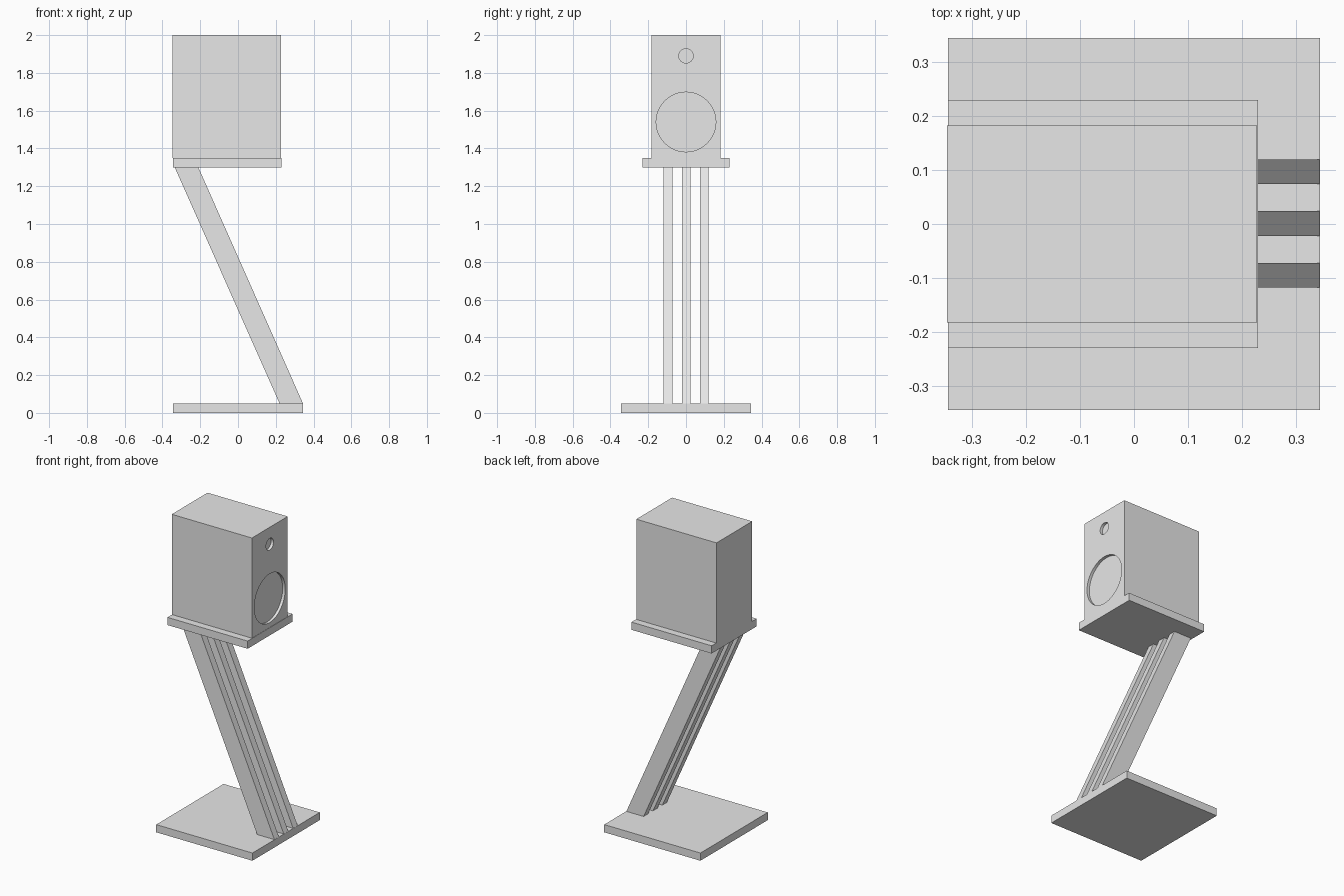
import bpy
import bmesh
import math

cube = bpy.data.objects.get("Cube")
if cube:
    bpy.data.objects.remove(cube, do_unlink=True)

# One plain grey for every part
grey = bpy.data.materials.new("light_grey")
grey.use_nodes = True
grey.diffuse_color = (0.8, 0.8, 0.8, 1)
grey.node_tree.nodes["Principled BSDF"].inputs["Base Color"].default_value = (0.8, 0.8, 0.8, 1)


def prism(name, outline, y0, y1):
    """Extrude an outline of (x, z) points from y0 to y1."""
    bm = bmesh.new()
    face = bm.faces.new([bm.verts.new((x, y0, z)) for x, z in outline])
    side = bmesh.ops.extrude_face_region(bm, geom=[face])["geom"]
    moved = [v for v in side if isinstance(v, bmesh.types.BMVert)]
    bmesh.ops.translate(bm, verts=moved, vec=(0, y1 - y0, 0))
    bmesh.ops.recalc_face_normals(bm, faces=bm.faces)
    mesh = bpy.data.meshes.new(name)
    bm.to_mesh(mesh)
    bm.free()
    mesh.materials.append(grey)
    obj = bpy.data.objects.new(name, mesh)
    bpy.context.collection.objects.link(obj)
    return obj


def box(name, x0, x1, half_y, z0, z1):
    return prism(name, [(x0, z0), (x1, z0), (x1, z1), (x0, z1)], -half_y, half_y)


def recess(target, x, z, radius, depth):
    """Sink a round pocket into the +x face of the target."""
    bpy.ops.mesh.primitive_cylinder_add(vertices=48, radius=radius, depth=2 * depth,
                                        location=(x, 0, z), rotation=(0, math.pi / 2, 0))
    cutter = bpy.context.object
    cutter.hide_render = True
    cutter.data.materials.append(grey)
    mod = target.modifiers.new("pocket", 'BOOLEAN')
    mod.operation = 'DIFFERENCE'
    mod.solver = 'EXACT'
    mod.object = cutter
    bpy.context.view_layer.objects.active = target
    bpy.ops.object.modifier_apply(modifier=mod.name)
    bpy.data.objects.remove(cutter, do_unlink=True)


# Square floor plate and the shelf under the cabinet
box("base_plate", -0.345, 0.345, 0.345, 0, 0.05)
box("shelf", -0.345, 0.23, 0.23, 1.30, 1.35)

# Three leaning slats
slat = [(0.22, 0.05), (0.344, 0.05), (-0.21, 1.30), (-0.335, 1.30)]
for label, y in (("front", -0.095), ("middle", 0.001), ("back", 0.097)):
    prism(label + "_leg", slat, y - 0.023, y + 0.023)

# Speaker cabinet with woofer and tweeter pockets
cabinet = box("speaker_cabinet", -0.347, 0.228, 0.183, 1.35, 2.0)
recess(cabinet, 0.228, 1.54, 0.158, 0.018)
recess(cabinet, 0.228, 1.89, 0.038, 0.018)
bpy.ops.object.select_all(action='DESELECT')
cabinet.select_set(True)
bpy.context.view_layer.objects.active = cabinet
bpy.ops.object.shade_smooth_by_angle(angle=math.radians(30))
